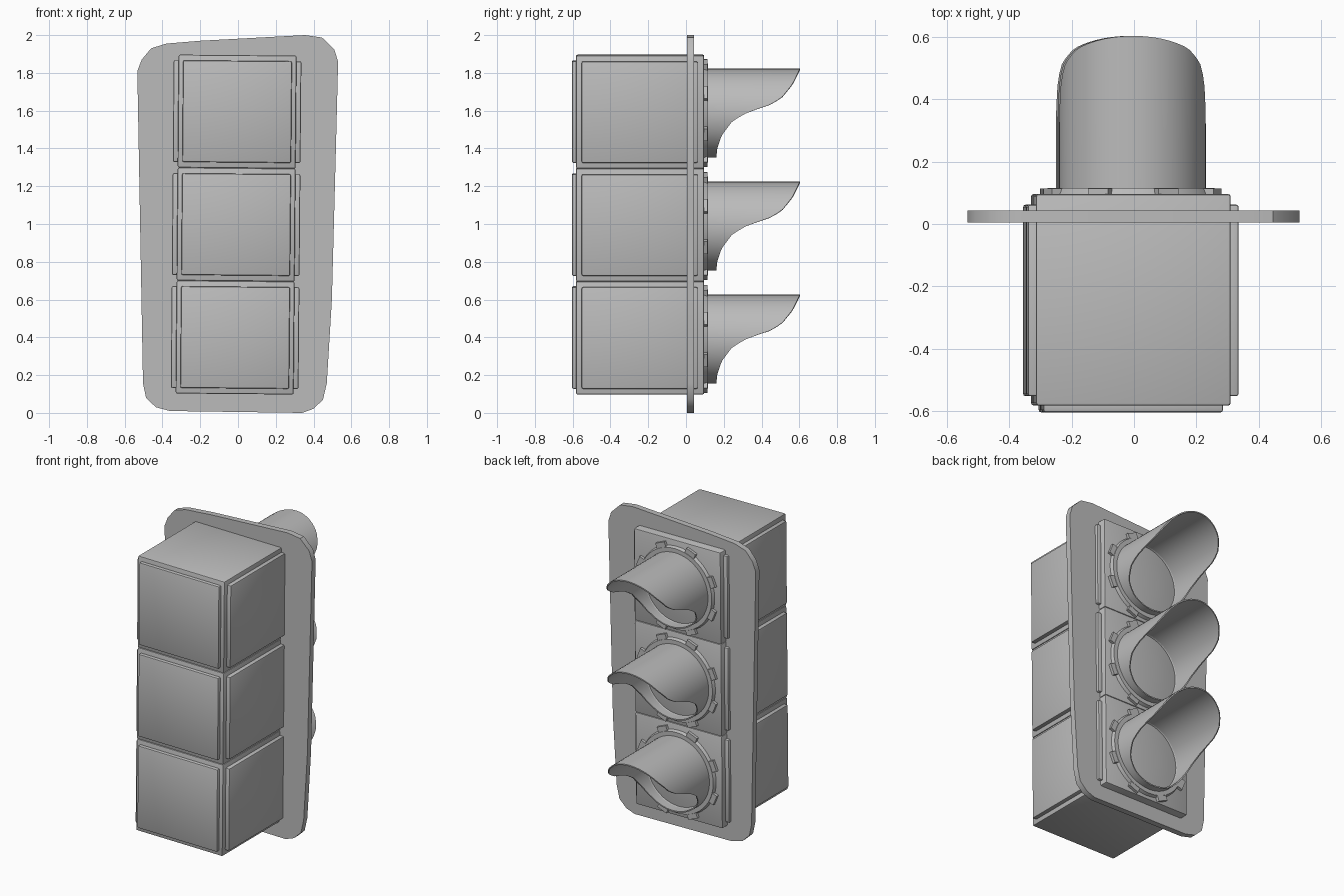
import bpy, bmesh, math
from mathutils import Matrix, Vector

cube = bpy.data.objects.get("Cube")
if cube:
    bpy.data.objects.remove(cube, do_unlink=True)

grey = bpy.data.materials.new("mid grey")
grey.use_nodes = True
COLOUR = (0.5, 0.5, 0.5, 1)
grey.diffuse_color = COLOUR
grey.node_tree.nodes["Principled BSDF"].inputs["Base Color"].default_value = COLOUR

CX = -0.01                      # housing centre line
PITCH = 0.598                   # height of one lamp section
LEAN = Matrix.Translation((CX, 0, 1)) @ Matrix.Rotation(math.radians(0.5), 4, 'Y') \
    @ Matrix.Translation((-CX, 0, -1))


def finish(name, bm, lean=True):
    """Turn a bmesh into a shaded, coloured object."""
    bmesh.ops.recalc_face_normals(bm, faces=bm.faces)
    if lean:
        bm.transform(LEAN)
    mesh = bpy.data.meshes.new(name)
    bm.to_mesh(mesh)
    bm.free()
    mesh.materials.append(grey)
    ob = bpy.data.objects.new(name, mesh)
    bpy.context.collection.objects.link(ob)
    bpy.ops.object.select_all(action='DESELECT')
    ob.select_set(True)
    bpy.context.view_layer.objects.active = ob
    bpy.ops.object.shade_smooth_by_angle(angle=math.radians(35))
    return ob


def box(name, lo, hi, bevel=0.008):
    lo, hi = Vector(lo), Vector(hi)
    bm = bmesh.new()
    bmesh.ops.create_cube(bm, size=1)
    bmesh.ops.scale(bm, vec=hi - lo, verts=bm.verts)
    bmesh.ops.translate(bm, vec=(lo + hi) / 2, verts=bm.verts)
    bmesh.ops.bevel(bm, geom=bm.edges[:], offset=bevel, segments=2,
                    profile=0.5, affect='EDGES')
    return finish(name, bm)


def lathe(name, profile, z, steps=48):
    """Spin (radius, y) points about the lamp axis."""
    bm = bmesh.new()
    vs = [bm.verts.new((CX + r, y, z)) for r, y in profile]
    es = [bm.edges.new(p) for p in zip(vs, vs[1:])]
    bmesh.ops.spin(bm, geom=vs + es, cent=(CX, 0, z), axis=(0, 1, 0),
                   angle=math.tau, steps=steps)
    bmesh.ops.remove_doubles(bm, verts=bm.verts, dist=0.0005)
    return finish(name, bm)


# Visor cut: relative height on the tube and how far out the rim reaches
RIM = [(-1, .161), (-.8, .165), (-.5, .188), (-.17, .246), (.05, .336),
       (.166, .43), (.35, .505), (.66, .563), (1, .603)]


def rim_reach(h):
    for (a, ya), (b, yb) in zip(RIM, RIM[1:]):
        if h <= b:
            return ya + (yb - ya) * (h - a) / (b - a)
    return RIM[-1][1]


def visor(name, z, radius=0.235, wall=0.008, n=64):
    bm = bmesh.new()
    rings = []
    for i in range(n):
        a = math.tau * i / n
        c, s = math.cos(a), math.sin(a)
        y = rim_reach(s)
        rings.append([bm.verts.new((CX + r * c, yy, z + r * s))
                      for r, yy in ((radius, .09), (radius, y),
                                    (radius - wall, y), (radius - wall, .09))])
    for a, b in zip(rings, rings[1:] + rings[:1]):
        for k in range(4):
            m = (k + 1) % 4
            bm.faces.new((a[k], a[m], b[m], b[k]))
    return finish(name, bm)


def clamp_tabs(name, z, count=8):
    bm = bmesh.new()
    for i in range(count):
        turn = Matrix.Translation((CX, 0, z)) \
            @ Matrix.Rotation(math.tau * (i + .5) / count, 4, 'Y')
        place = turn @ Matrix.Translation((.272, .102, 0)) \
            @ Matrix.Diagonal((.045, .024, .07, 1))
        bmesh.ops.create_cube(bm, size=1, matrix=place)
    return finish(name, bm)


# Backplate with uneven rounded corners
OUTLINE = [(-.533, 1.81), (-.51, 1.87), (-.46, 1.93), (-.38, 1.955), (-.2, 1.97),
           (.355, 2), (.445, 1.987), (.51, 1.923), (.53, 1.86), (.518, 1.39),
           (.497, .6), (.47, .157), (.45, .07), (.4, .022), (.34, 0),
           (-.36, .01), (-.435, .03), (-.487, .08), (-.503, .157)]
bm = bmesh.new()
plate = bm.faces.new([bm.verts.new((x, .005, z)) for x, z in OUTLINE])
out = bmesh.ops.extrude_face_region(bm, geom=[plate])
bmesh.ops.translate(bm, vec=(0, .038, 0),
                    verts=[g for g in out["geom"] if isinstance(g, bmesh.types.BMVert)])
finish("backplate", bm, lean=False)

# Three stacked lamp sections
for place, level in (("lower", -1), ("middle", 0), ("upper", 1)):
    z = .997 + level * PITCH
    half = PITCH / 2
    inner = half - .03
    box(place + "_housing", (CX - .312, -.582, z - half), (CX + .312, .096, z + half))
    box(place + "_rear_panel", (CX - .288, -.604, z - inner), (CX + .288, -.56, z + inner))
    for side, sx in (("left", 1), ("right", -1)):
        xs = sorted((CX + sx * .29, CX + sx * .338))
        box(f"{place}_{side}_panel", (xs[0], -.552, z - inner), (xs[1], .062, z + inner))
    lamp = z - .008
    lathe(place + "_lens_ring", [(.272, .09), (.262, .116), (.23, .116), (.222, .09)], lamp)
    lathe(place + "_lens", [(.228, .098), (.17, .106), (.09, .112), (0, .114)], lamp)
    clamp_tabs(place + "_clamp_tabs", lamp)
    visor(place + "_visor", lamp)
